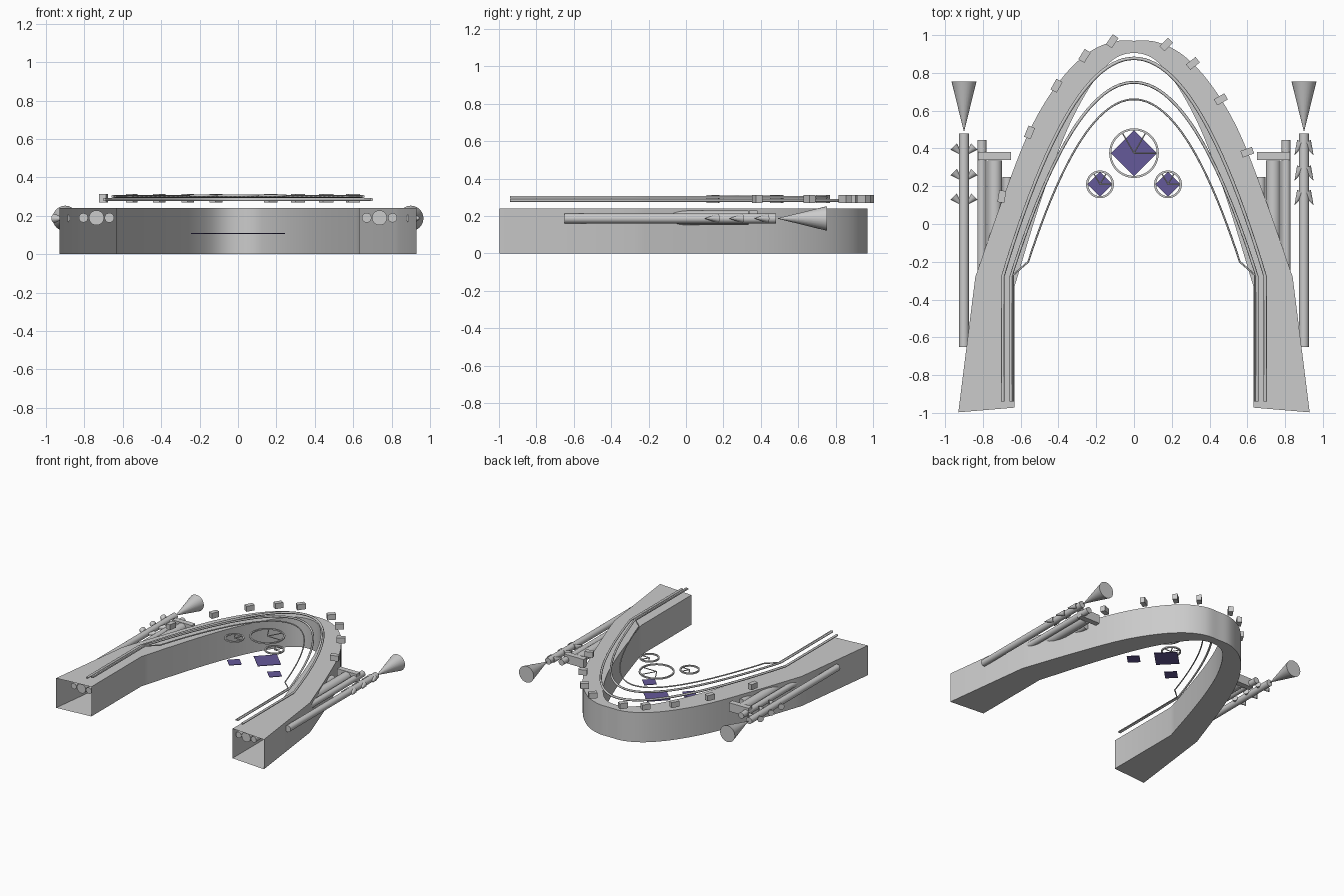
import bpy, bmesh, math
from mathutils import Vector, Matrix

if "Cube" in bpy.data.objects:
    bpy.data.objects.remove(bpy.data.objects["Cube"])


def finish(name, bm, mat=None, angle=None):
    me = bpy.data.meshes.new(name)
    bmesh.ops.recalc_face_normals(bm, faces=bm.faces)
    bm.to_mesh(me)
    bm.free()
    ob = bpy.data.objects.new(name, me)
    bpy.context.collection.objects.link(ob)
    if mat:
        me.materials.append(mat)
    if angle:
        bpy.ops.object.select_all(action='DESELECT')
        ob.select_set(True)
        bpy.context.view_layer.objects.active = ob
        bpy.ops.object.shade_smooth_by_angle(angle=math.radians(angle))
    return ob


def cone(name, a, b, r1, r2, sides=24):
    a, b = Vector(a), Vector(b)
    bm = bmesh.new()
    m = Matrix.Translation((a + b) / 2) @ (b - a).to_track_quat('Z', 'Y').to_matrix().to_4x4()
    bmesh.ops.create_cone(bm, cap_ends=True, segments=sides, radius1=r1, radius2=r2,
                          depth=(b - a).length, matrix=m)
    return finish(name, bm, angle=35)


def box(name, c, size, rot=0, mat=None):
    bm = bmesh.new()
    m = Matrix.Translation(c) @ Matrix.Rotation(math.radians(rot), 4, 'Z') @ Matrix.Diagonal((*size, 1))
    bmesh.ops.create_cube(bm, size=1, matrix=m)
    return finish(name, bm, mat)


def smooth_path(pts, n=6):
    # Catmull-Rom through the points
    p = [Vector(q) for q in pts]
    out = []
    for i in range(len(p) - 1):
        p1, p2 = p[i], p[i + 1]
        p0 = p[i - 1] if i else p1 * 2 - p2
        p3 = p[i + 2] if i + 2 < len(p) else Vector((-p[i].x, p[i].y))
        for k in range(n):
            t = k / n
            out.append(0.5 * (2 * p1 + (p2 - p0) * t + (2 * p0 - 5 * p1 + 4 * p2 - p3) * t * t
                              + (3 * p1 - p0 - 3 * p2 + p3) * t ** 3))
    return out + [p[-1]]


def mirrored(half):
    return half + [Vector((-q.x, q.y)) for q in reversed(half[:-1])]


# Hollow arch body, open at both leg ends
outer = mirrored([Vector((.93, -.997))] + smooth_path(
    [(.84, -.28), (.70, .12), (.555, .49), (.41, .735), (.265, .89), (.125, .962), (0, .97)]))
inner = mirrored([Vector((.632, -.972))] + smooth_path(
    [(.632, -.33), (.52, .04), (.425, .32), (.33, .55), (.22, .745), (.11, .87), (0, .905)]))
bm = bmesh.new()
rows = []
for o, i in zip(outer, inner):
    rows.append([bm.verts.new((q.x, q.y, z)) for q, z in ((o, 0), (o, .24), (i, .24), (i, 0))])
for a, b in zip(rows, rows[1:]):
    for k in range(4):
        j = (k + 1) % 4
        bm.faces.new((a[k], a[j], b[j], b[k]))
finish("arch_body", bm, angle=20)


# Rails hovering above the body
def rail(name, leg, base_x, base_y, apex, z, r):
    n = 24
    half = [Vector(q) for q in leg]
    for k in range(n + 1):
        t = 1 - k / n
        half.append(Vector((base_x * t, apex - (apex - base_y) * t * t)))
    cu = bpy.data.curves.new(name, 'CURVE')
    cu.dimensions = '3D'
    cu.bevel_depth, cu.bevel_resolution, cu.use_fill_caps = r, 1, True
    sp = cu.splines.new('POLY')
    pts = mirrored(half)
    sp.points.add(len(pts) - 1)
    for s, q in zip(sp.points, pts):
        s.co = (q.x, q.y, z, 1)
    bpy.context.collection.objects.link(bpy.data.objects.new(name, cu))


rail("outer_rail", [(.695, -.94)], .695, -.28, .877, .284, .009)
rail("middle_rail", [(.652, -.94)], .652, -.28, .75, .301, .008)
rail("inner_rail", [(.64, -.94), (.64, -.27)], .56, -.2, .66, .301, .005)

# Small blocks along the outer edge
for x, y, ang in [(-.70, .145, 80), (-.553, .485, 68), (-.41, .732, 61), (-.262, .89, 58), (-.115, .968, 55),
                  (.17, .95, 45), (.312, .85, 38), (.46, .66, 30), (.60, .38, 20)]:
    box("edge_block", (x, y, .291), (.064, .037, .044), ang)

# Spoked rings with coloured plates below
purple = bpy.data.materials.new("purple")
purple.diffuse_color = (.13, .10, .32, 1)
purple.use_nodes = True
purple.node_tree.nodes["Principled BSDF"].inputs["Base Color"].default_value = purple.diffuse_color
for x, y, r in [(0, .375, .126), (-.18, .21, .068), (.18, .21, .068)]:
    z, w = .305, .0055
    bm = bmesh.new()
    n = 40
    prof = [(r - w, -w), (r + w, -w), (r + w, w), (r - w, w)]
    loops = [[bm.verts.new((x + p * math.cos(math.tau * i / n), y + p * math.sin(math.tau * i / n), z + h))
              for p, h in prof] for i in range(n)]
    for i in range(n):
        a, b = loops[i], loops[(i + 1) % n]
        for k in range(4):
            bm.faces.new((a[k], a[(k + 1) % 4], b[(k + 1) % 4], b[k]))
    finish("ring", bm, angle=35)
    for ang in (0, 60, 120):
        d = Vector((math.cos(math.radians(ang)), math.sin(math.radians(ang)), 0))
        cone("ring_spoke", (x, y, z), Vector((x, y, z)) + d * r, .004, .004, 6)
    s = r * .97 * math.sqrt(2)
    box("colour_plate", (x, y, .108), (s, s, .004), 45, purple)

# Side pipes, horns, brackets and thorns
Z = .187
for s in (-1, 1):
    cone("long_pipe", (s * .90, -.65, Z), (s * .90, .48, Z), .026, .026)
    cone("horn", (s * .90, .49, Z), (s * .90, .755, Z), .001, .066)
    for x, end, r in [(.805, .445, .024), (.737, .335, .039), (.67, .25, .025)]:
        cone("inner_pipe", (s * x, -.95, Z + .003), (s * x, end, Z + .003), r, r)
    box("bracket", (s * .738, .36, .195), (.175, .044, .07))
    for y in (.41, .275, .145):
        for side in (-1, 1):
            if s > 0:   # tips point outward and forward
                a, b = (.90 + side * .015, y + .025, Z), (.90 + side * .05, y - .045, Z)
            else:       # bases flare outward
                a, b = (-.90 + side * .055, y, Z), (-.90 + side * .005, y - .05, Z)
            cone("thorn", a, b, .024, .0005, 12)
